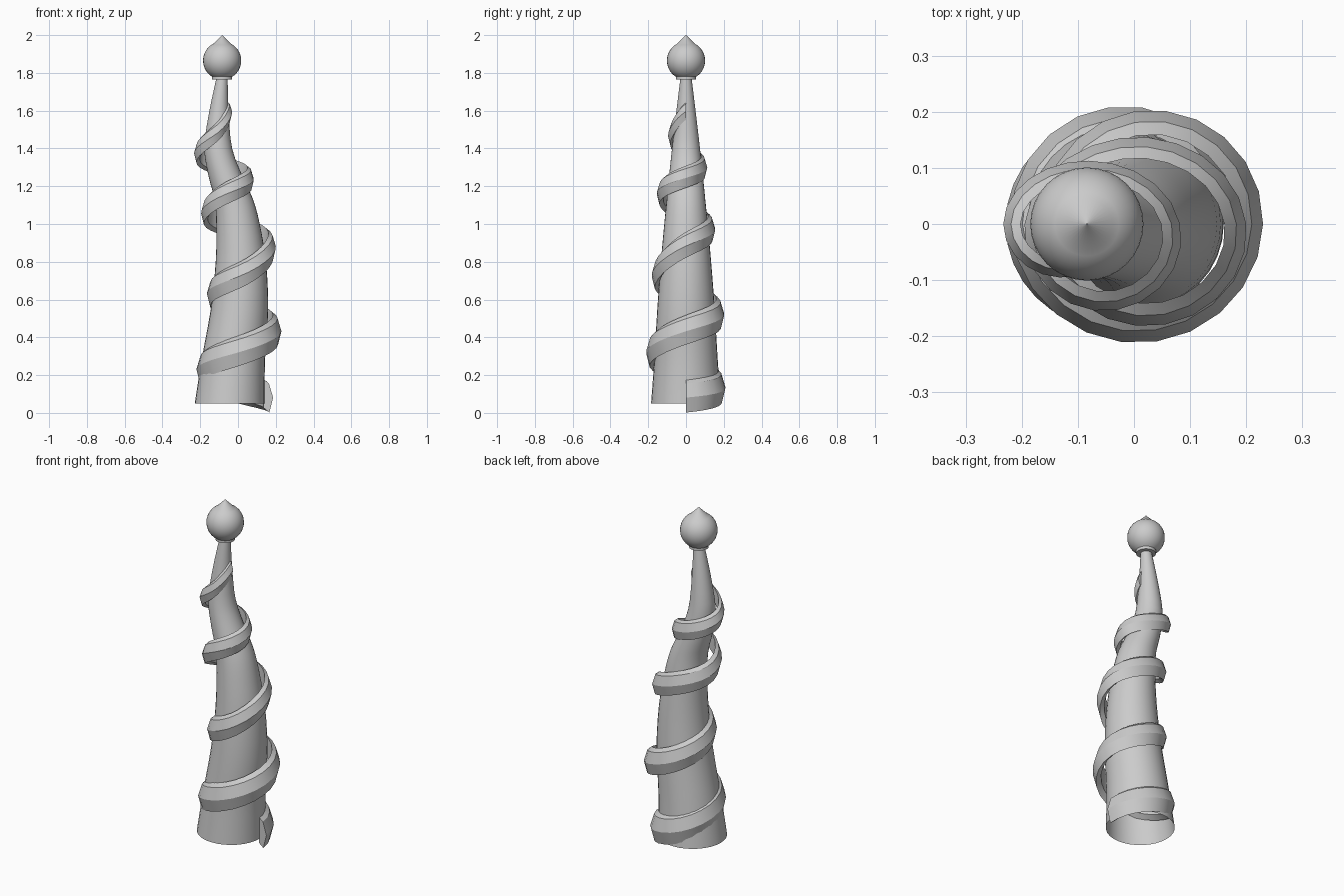
import bpy, math

if "Cube" in bpy.data.objects:
    bpy.data.objects.remove(bpy.data.objects["Cube"])


def smooth_row(rows, t):
    """Catmull-Rom interpolation of evenly spaced rows."""
    n = len(rows)
    i = min(int(t), n - 2)
    f = t - i
    a, b, c, d = (rows[min(max(k, 0), n - 1)] for k in (i - 1, i, i + 1, i + 2))
    return [0.5 * (2 * q + (r - p) * f + (2 * p - 5 * q + 4 * r - s) * f * f
                   + (3 * q - p - 3 * r + s) * f ** 3)
            for p, q, r, s in zip(a, b, c, d)]


def skin(name, rings, cap_start, cap_end, angle):
    """Join closed rings of equal size into a surface."""
    n = len(rings[0])
    verts = [v for ring in rings for v in ring]
    faces = []
    for i in range(len(rings) - 1):
        for j in range(n):
            k = (j + 1) % n
            faces.append((i * n + j, i * n + k, (i + 1) * n + k, (i + 1) * n + j))
    if cap_start:
        faces.append(tuple(reversed(range(n))))
    if cap_end:
        faces.append(tuple(range(len(verts) - n, len(verts))))
    me = bpy.data.meshes.new(name)
    me.from_pydata(verts, [], faces)
    ob = bpy.data.objects.new(name, me)
    bpy.context.collection.objects.link(ob)
    bpy.ops.object.select_all(action='DESELECT')
    ob.select_set(True)
    bpy.context.view_layer.objects.active = ob
    bpy.ops.object.shade_smooth_by_angle(angle=math.radians(angle))
    return ob


def circle(cx, r, z, n=32):
    return [(cx + r * math.cos(2 * math.pi * j / n),
             r * math.sin(2 * math.pi * j / n), z) for j in range(n)]


# bent, tapering core, open underneath: z, centre x, radius
core = [(0.05, -0.044, 0.185), (0.28, -0.025, 0.168), (0.55, 0.008, 0.152),
        (0.80, 0.015, 0.133), (1.00, 0.000, 0.115), (1.13, -0.022, 0.102),
        (1.25, -0.065, 0.090), (1.40, -0.105, 0.074), (1.58, -0.102, 0.053),
        (1.77, -0.085, 0.030)]
rings = []
for i in range(28):
    z, cx, r = smooth_row(core, i / 3)
    rings.append(circle(cx, r, z))
skin("bent_core", rings, False, True, 30)

# spiral band, one row per quarter turn: height, centre x, outer radius
path = [(0.09, -0.022, 0.208), (0.14, -0.015, 0.210), (0.24, -0.008, 0.212),
        (0.33, 0.008, 0.212), (0.44, 0.023, 0.207), (0.53, 0.028, 0.203),
        (0.64, 0.030, 0.195), (0.74, 0.030, 0.182), (0.89, 0.030, 0.170),
        (0.98, 0.000, 0.155), (1.06, -0.040, 0.155), (1.17, -0.050, 0.155),
        (1.25, -0.060, 0.142), (1.31, -0.100, 0.112), (1.38, -0.128, 0.105),
        (1.48, -0.118, 0.095), (1.60, -0.107, 0.076)]
# ridged band section: share of thickness inward, share of half height
section = [(1.0, -0.72), (0.4, -1.0), (0.0, -0.1), (0.45, 0.75), (1.0, 1.0)]
steps = 88
rings = []
for i in range(steps + 1):
    t = i / steps
    z, cx, r = smooth_row(path, t * 16)
    a = t * 8 * math.pi
    half = 0.088 - 0.040 * t
    thick = 0.050 - 0.022 * t
    rings.append([(cx + (r - u * thick) * math.cos(a),
                   (r - u * thick) * math.sin(a), z + v * half)
                  for u, v in section])
skin("spiral_band", rings, True, True, 25)

# finial: collar, ball and pointed tip turned as one profile
profile = [(0.030, 1.765), (0.053, 1.765), (0.053, 1.785)]
for k in range(17):
    a = math.radians(-57 + k * (63 + 57) / 16)
    profile.append((0.101 * math.cos(a), 1.865 + 0.101 * math.sin(a)))
profile.append((0.001, 2.0))
skin("finial", [circle(-0.084, r, z) for r, z in profile], True, True, 30)
